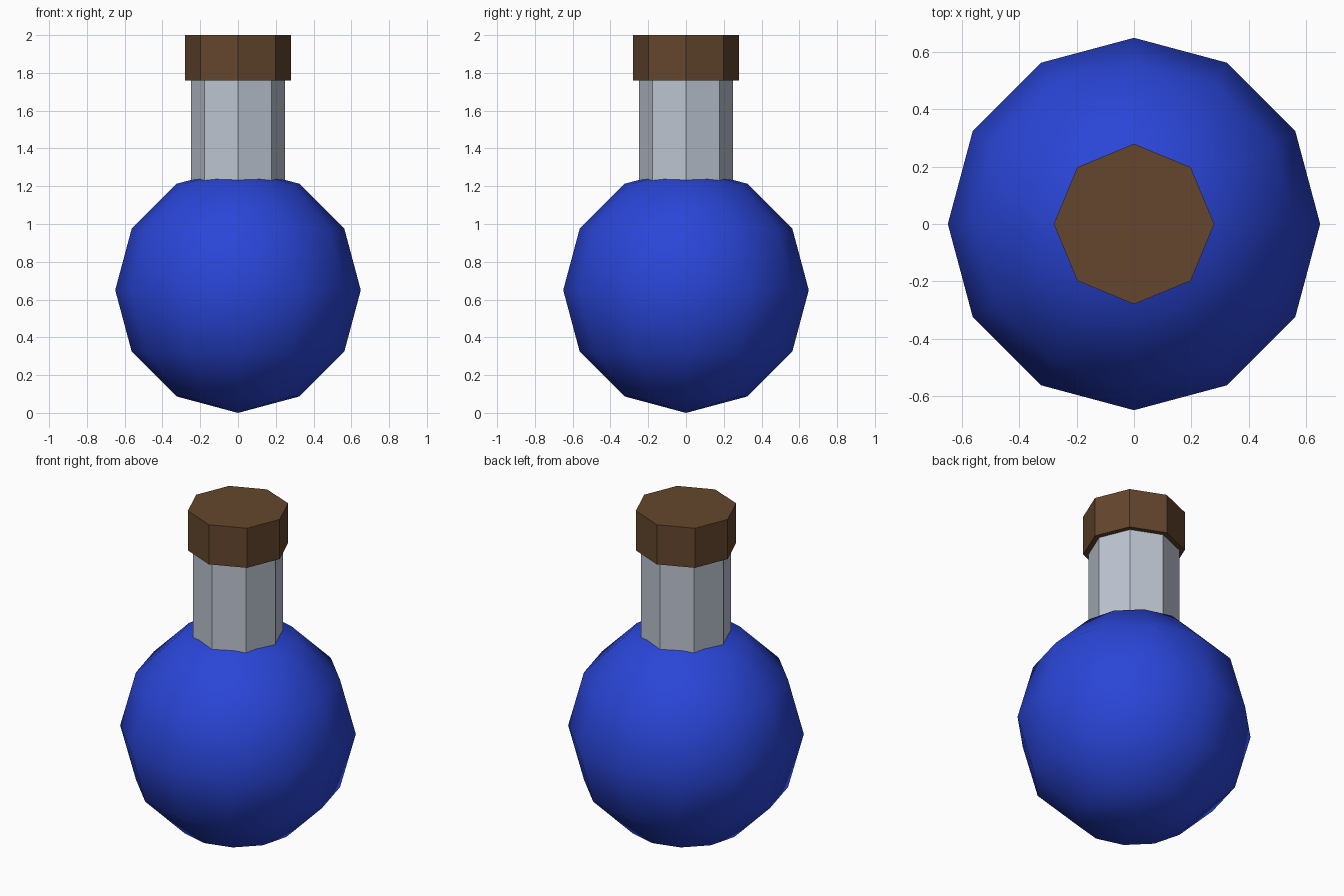
import bpy

if "Cube" in bpy.data.objects:
    bpy.data.objects.remove(bpy.data.objects["Cube"])


def finish(name, color, smooth):
    obj = bpy.context.object
    obj.name = name
    mat = bpy.data.materials.new(name + "_material")
    mat.diffuse_color = (*color, 1.0)
    mat.use_nodes = True
    mat.node_tree.nodes["Principled BSDF"].inputs["Base Color"].default_value = mat.diffuse_color
    obj.data.materials.append(mat)
    for poly in obj.data.polygons:
        poly.use_smooth = smooth
    return obj


def octagon_prism(name, radius, z0, z1, color):
    bpy.ops.mesh.primitive_cylinder_add(
        vertices=8, radius=radius, depth=z1 - z0, location=(0, 0, (z0 + z1) / 2))
    return finish(name, color, False)


# Round flask body, smooth shaded low-poly sphere
bpy.ops.mesh.primitive_uv_sphere_add(
    segments=12, ring_count=6, radius=0.65, location=(0, 0, 0.65))
finish("flask_body", (0.023, 0.06, 0.68), True)

# Glass neck, sunk into the body and into the stopper
octagon_prism("flask_neck", 0.25, 1.16, 1.80, (0.51, 0.56, 0.64))

# Cork stopper
octagon_prism("cork_stopper", 0.28, 1.76, 2.0, (0.127, 0.061, 0.026))
